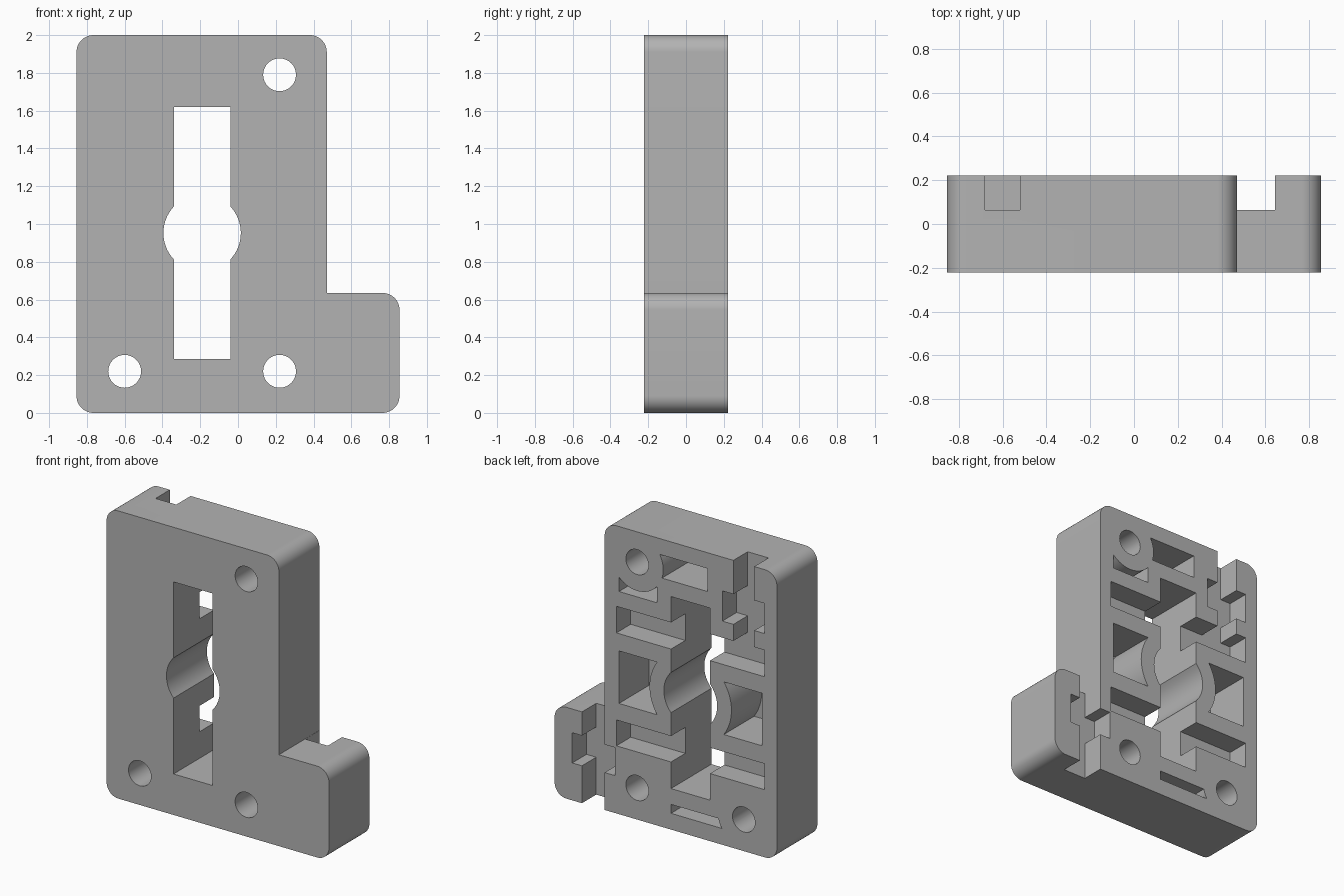
import bpy, bmesh, math

if "Cube" in bpy.data.objects:
    bpy.data.objects.remove(bpy.data.objects["Cube"])

grey = bpy.data.materials.new("plain grey")
grey.use_nodes = True
grey.diffuse_color = (0.45, 0.45, 0.45, 1)
grey.node_tree.nodes["Principled BSDF"].inputs["Base Color"].default_value = grey.diffuse_color

FRONT, BACK = -0.222, 0.222
OUT = 0.3                       # cutters reach past the surfaces
CHANNEL_FLOOR, POCKET_FLOOR = 0.065, -0.11
MID_X, MID_Z = -0.19, 0.9525    # centre of the keyhole slot
BOSS = 0.2


def arc(x, z, r, start, end, steps=16):
    angles = [math.radians(start + (end - start) * i / steps) for i in range(steps + 1)]
    return [(x + r * math.cos(a), z + r * math.sin(a)) for a in angles]


def prism(name, profile, y0, y1):
    """Extrude an x-z profile along y."""
    bm = bmesh.new()
    face = bm.faces.new([bm.verts.new((x, y0, z)) for x, z in profile])
    ext = bmesh.ops.extrude_face_region(bm, geom=[face])["geom"]
    verts = [v for v in ext if isinstance(v, bmesh.types.BMVert)]
    bmesh.ops.translate(bm, verts=verts, vec=(0, y1 - y0, 0))
    bmesh.ops.recalc_face_normals(bm, faces=bm.faces)
    mesh = bpy.data.meshes.new(name)
    bm.to_mesh(mesh)
    bm.free()
    obj = bpy.data.objects.new(name, mesh)
    bpy.context.collection.objects.link(obj)
    mesh.materials.append(grey)
    return obj


def box(x0, x1, z0, z1):
    return [(x0, z0), (x1, z0), (x1, z1), (x0, z1)]


def mirrored(profile):
    return [(2 * MID_X - x, z) for x, z in profile]


# Plate with a foot and rounded outer corners
R, W = 0.09, 0.855
outline = (arc(-W + R, R, R, 180, 270) + arc(W - R, R, R, 270, 360)
           + arc(W - R, 0.635 - R, R, 0, 90) + [(0.47, 0.635)]
           + arc(0.47 - R, 2 - R, R, 0, 90) + arc(-W + R, 2 - R, R, 90, 180))
plate = prism("mounting_plate", outline, FRONT, BACK)

through, channels, pockets = [], [], []

# Keyhole slot with a round middle
through.append([(-0.34, 0.285), (-0.04, 0.285)] + arc(MID_X, MID_Z, 0.205, -43, 43)
               + [(-0.04, 1.62), (-0.34, 1.62)] + arc(MID_X, MID_Z, 0.205, 137, 223))

# Screw holes
for x, z in ((0.22, 1.79), (0.22, 0.22), (-0.6, 0.22)):
    through.append(arc(x, z, 0.087, 0, 348.75, 31))

# Cross channels; the upper one joins the channel leaving through the top
channels.append(box(-0.76, 0.38, 0.47, 0.65))
channels.append([(-0.76, 1.255), (0.38, 1.255), (0.38, 1.44), (-0.52, 1.44),
                 (-0.52, 1.555), (-0.435, 1.555), (-0.435, 1.765), (-0.52, 1.765),
                 (-0.52, 2.1), (-0.68, 2.1), (-0.68, 1.765), (-0.76, 1.765),
                 (-0.76, 1.555), (-0.68, 1.555), (-0.68, 1.44), (-0.76, 1.44)])

# Foot channel with a wider middle
channels.append([(0.471, -0.1), (0.645, -0.1), (0.645, 0.26), (0.72, 0.26),
                 (0.72, 0.47), (0.645, 0.47), (0.645, 0.7), (0.471, 0.7),
                 (0.471, 0.455), (0.39, 0.455), (0.39, 0.26), (0.471, 0.26)])

# Deep pockets that leave even walls round the holes
side = arc(MID_X, MID_Z, 0.315, -35.5, 35.5) + [(0.36, 1.135), (0.36, 0.77)]
pockets += [side, mirrored(side)]
pockets.append([(-0.32, 1.73), (-0.32, 1.89)] + arc(0.22, 1.79, BOSS, 150, 197.5))
pockets.append([(0.36, 1.548), (0.067, 1.548)] + arc(0.22, 1.79, BOSS, 220, 314.4))
pockets.append([(-0.04, 0.113), (-0.04, 0.175)] + arc(-0.6, 0.22, BOSS, -13, -32.5))

# Cut every recess out of the plate
bpy.context.view_layer.objects.active = plate
for profiles, depth in ((through, -OUT), (channels, CHANNEL_FLOOR), (pockets, POCKET_FLOOR)):
    for profile in profiles:
        cutter = prism("cutter", profile, depth, OUT)
        cutter.hide_render = True
        mod = plate.modifiers.new("cut", "BOOLEAN")
        mod.operation, mod.solver, mod.object = "DIFFERENCE", "EXACT", cutter
        bpy.ops.object.modifier_apply(modifier=mod.name)
        bpy.data.objects.remove(cutter)

bpy.ops.object.select_all(action="DESELECT")
plate.select_set(True)
bpy.ops.object.shade_smooth_by_angle(angle=math.radians(30))
